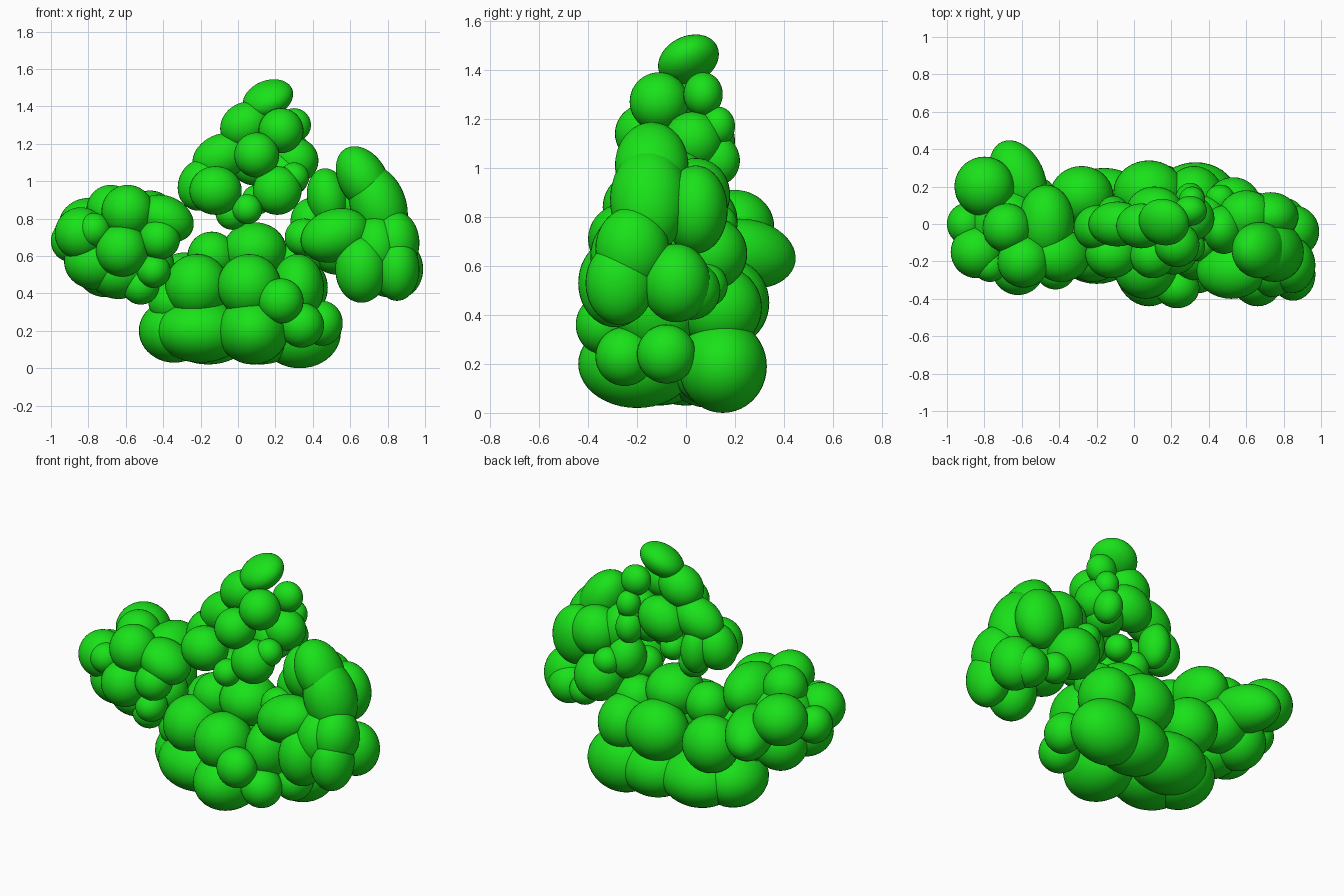
import bpy
import bmesh
from math import radians
from mathutils import Euler, Matrix, Vector

cube = bpy.data.objects.get("Cube")
if cube:
    bpy.data.objects.remove(cube, do_unlink=True)

leaf_green = bpy.data.materials.new("leaf_green")
leaf_green.use_nodes = True
leaf_colour = (0.01, 0.76, 0.01, 1)
leaf_green.diffuse_color = leaf_colour
leaf_green.node_tree.nodes["Principled BSDF"].inputs["Base Color"].default_value = leaf_colour


def lobe(clump, at, size, rise=0, pitch=0, yaw=0):
    """Add one leafy lobe, in hundredths of a unit.
    rise lifts the +x end, pitch lifts the +y end, yaw turns it about z, in degrees."""
    radii = size if isinstance(size, tuple) else (size, size, size)
    turn = Euler((radians(pitch), radians(-rise), radians(yaw))).to_matrix().to_4x4()
    place = Matrix.Translation(Vector(at) / 100)
    stretch = Matrix.Diagonal((*(Vector(radii) / 100), 1))
    bmesh.ops.create_uvsphere(clump, u_segments=36, v_segments=22, radius=1,
                              matrix=place @ turn @ stretch)


def finish(clump, name):
    """Turn a filled clump into a smooth shaded object."""
    for face in clump.faces:
        face.smooth = True
    mesh = bpy.data.meshes.new(name)
    clump.to_mesh(mesh)
    clump.free()
    mesh.materials.append(leaf_green)
    bpy.context.collection.objects.link(bpy.data.objects.new(name, mesh))


# Base clump, bottom tier
base = bmesh.new()
lobe(base, at=(-34, 0, 20), size=(19, 21, 17))
lobe(base, at=(-20, -11, 20), size=(24, 21, 17))
lobe(base, at=(8, -20, 20), size=(19, 24, 18))
lobe(base, at=(-16, 10, 19), size=(24, 20, 17))
lobe(base, at=(12, 13, 19), size=(22, 19, 17))
lobe(base, at=(33, 15, 19), size=(22, 18, 19))
lobe(base, at=(34, -25, 23), size=12)
lobe(base, at=(45, -8, 24), size=(11, 12, 12))
lobe(base, at=(23, -34, 36), size=(12, 11, 12))

# Base clump, middle tier
lobe(base, at=(-36, -7, 36), size=12)
lobe(base, at=(-22, -14, 44), size=(17, 17, 17))
lobe(base, at=(6, -23, 44), size=(17, 17, 17))
lobe(base, at=(32, -12, 43), size=(14, 18, 18))
lobe(base, at=(-28, 15, 45), size=(17, 16, 17))
lobe(base, at=(8, 17, 45), size=(19, 17, 18))
lobe(base, at=(32, 14, 43), size=(16, 17, 17))

# Base clump, top tier
lobe(base, at=(9, -2, 63), size=(17, 17, 15))
lobe(base, at=(-14, -2, 60), size=13)
lobe(base, at=(31, 4, 55), size=13)
finish(base, "base_clump")

# Right clump, upper side
right = bmesh.new()
lobe(right, at=(-59, -20, 84), size=14)
lobe(right, at=(-68, -2, 85), size=13)
lobe(right, at=(-47, 1, 79), size=(15, 20, 16))
lobe(right, at=(-39, -17, 80), size=(16, 14, 12), rise=-25)
lobe(right, at=(-80, 20, 76), size=(16, 16, 15))
lobe(right, at=(-62, 25, 65), size=(14, 21, 14), pitch=-10, yaw=25)

# Right clump, outer knobs
lobe(right, at=(-62, -24, 63), size=14)
lobe(right, at=(-77, -22, 74), size=9)
lobe(right, at=(-84, -15, 72), size=14)
lobe(right, at=(-90, 0, 68), size=(10, 11, 11))
lobe(right, at=(-42, -24, 69), size=11)
lobe(right, at=(-68, 0, 67), size=20)

# Right clump, underside
lobe(right, at=(-76, -10, 57), size=(17, 16, 15))
lobe(right, at=(-71, 7, 54), size=16)
lobe(right, at=(-55, 10, 58), size=16)
lobe(right, at=(-64, -8, 51), size=(16, 17, 14))
lobe(right, at=(-45, -22, 52), size=(9, 10, 9))
lobe(right, at=(-52, -14, 44), size=10)
lobe(right, at=(-47, -5, 55), size=13)
finish(right, "right_clump")

# Left clump, tall outer ridge
left = bmesh.new()
lobe(left, at=(67, -14, 101), size=(13, 15, 19), rise=30)
lobe(left, at=(75, -15, 87), size=(15, 16, 22), rise=18)
lobe(left, at=(84, -22, 67), size=(13, 15, 17))
lobe(left, at=(74, -22, 64), size=(14, 17, 18))

# Left clump, front and inner lobes
lobe(left, at=(52, -25, 71), size=(19, 15, 14), rise=18)
lobe(left, at=(48, -3, 91), size=(11, 13, 16), rise=10)
lobe(left, at=(39, 3, 78), size=(11, 12, 13))
lobe(left, at=(35, -10, 70), size=10)

# Left clump, lower lobes
lobe(left, at=(66, -29, 53), size=(14, 15, 18))
lobe(left, at=(85, -27, 53), size=(12, 14, 17))
lobe(left, at=(85, -4, 53), size=(14, 14, 16))

# Left clump, back lobes
lobe(left, at=(60, 4, 89), size=(15, 14, 15))
lobe(left, at=(73, 4, 83), size=(15, 13, 18))
lobe(left, at=(53, 10, 65), size=15)
lobe(left, at=(46, 13, 77), size=8)
lobe(left, at=(80, 2, 50), size=12)
lobe(left, at=(65, 8, 52), size=9)
finish(left, "left_clump")

# Crown, peak and shoulders
crown = bmesh.new()
lobe(crown, at=(16, 1, 144), size=(14, 13, 9), rise=22, pitch=24)
lobe(crown, at=(4, -1, 130), size=(14, 12, 12), rise=30)
lobe(crown, at=(23, -11, 127), size=12)
lobe(crown, at=(30, 7, 130), size=(9, 8, 9))
lobe(crown, at=(10, -17, 114), size=12)
lobe(crown, at=(11, 8, 111), size=(15, 12, 13), rise=25)

# Crown, lobes that hang on the right
lobe(crown, at=(-9, 0, 113), size=(16, 12, 12), rise=25)
lobe(crown, at=(-12, -16, 95), size=(14, 13, 13))
lobe(crown, at=(-20, -2, 98), size=(12, 12, 14), rise=-20)
lobe(crown, at=(-11, 5, 96), size=(9, 10, 14))

# Crown, lobes that hang on the left
lobe(crown, at=(21, -15, 95), size=(13, 12, 13))
lobe(crown, at=(31, 3, 111), size=12)
lobe(crown, at=(31, 13, 117), size=(7, 7, 8))
lobe(crown, at=(30, 13, 103), size=(8, 9, 10))
lobe(crown, at=(24, 2, 104), size=12)
lobe(crown, at=(30, -12, 102), size=8)

# Crown, small knobs that meet the base
lobe(crown, at=(5, -18, 85), size=8)
lobe(crown, at=(-3, -4, 83), size=9)
lobe(crown, at=(10, -2, 90), size=8)
finish(crown, "crown_clump")
